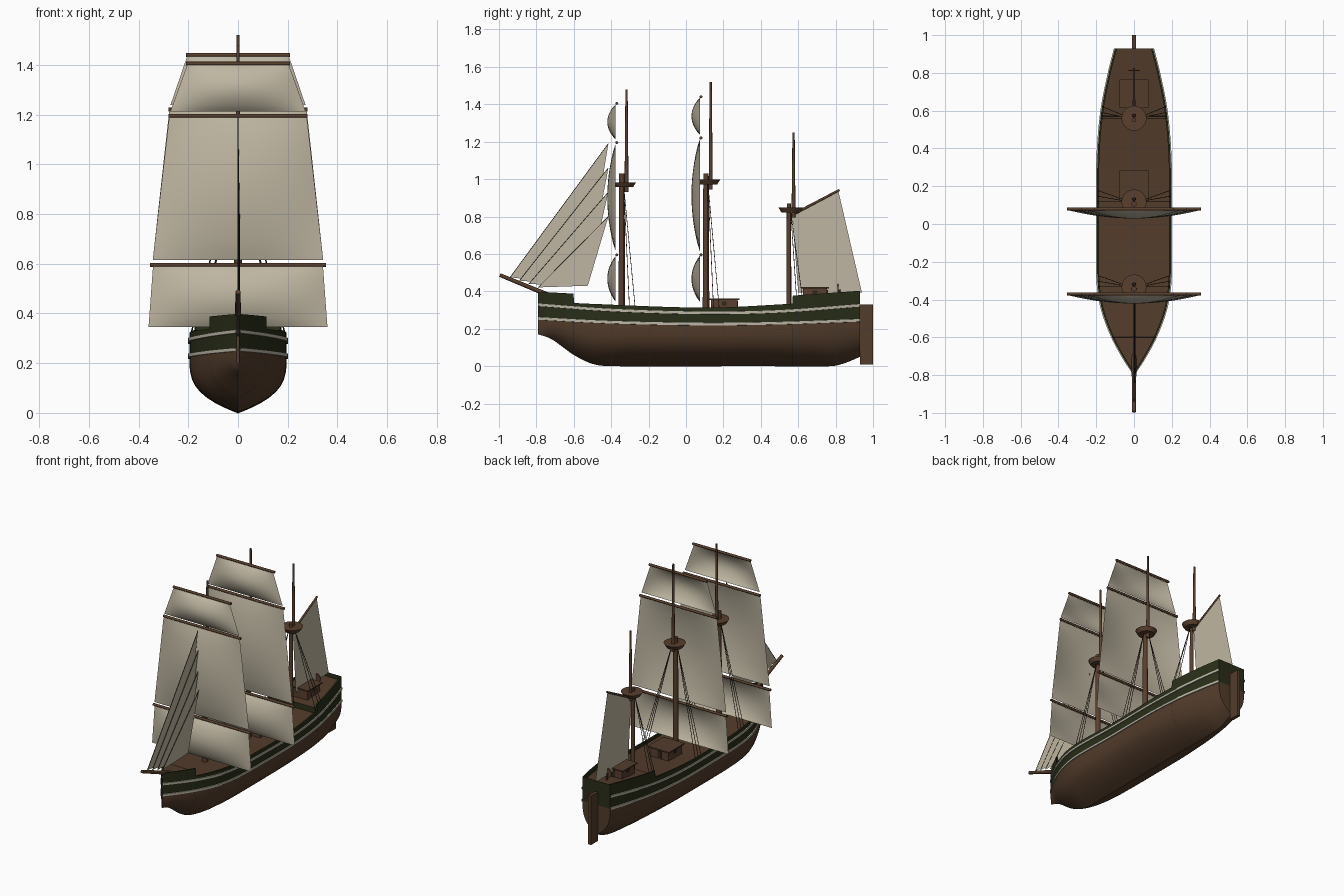
import bpy, bmesh, math
from mathutils import Vector

if "Cube" in bpy.data.objects:
    bpy.data.objects.remove(bpy.data.objects["Cube"])


def material(name, rgb):
    m = bpy.data.materials.new(name)
    m.use_nodes = True
    m.diffuse_color = (*rgb, 1)
    node = m.node_tree.nodes["Principled BSDF"]
    node.inputs["Base Color"].default_value = (*rgb, 1)
    node.inputs["Roughness"].default_value = 0.8
    return m


HULL = material("hull brown", (0.085, 0.045, 0.024))
GREEN = material("dark green", (0.022, 0.027, 0.009))
TRIM = material("pale trim", (0.50, 0.47, 0.38))
SAIL = material("canvas", (0.52, 0.47, 0.36))
SPAR = material("spar brown", (0.10, 0.05, 0.026))
ROPE = material("rope dark", (0.03, 0.022, 0.014))


def finish(name, bm, mats, smooth=None):
    bmesh.ops.recalc_face_normals(bm, faces=bm.faces)
    me = bpy.data.meshes.new(name)
    bm.to_mesh(me)
    bm.free()
    for m in mats:
        me.materials.append(m)
    ob = bpy.data.objects.new(name, me)
    bpy.context.collection.objects.link(ob)
    if smooth:
        bpy.ops.object.select_all(action="DESELECT")
        ob.select_set(True)
        bpy.context.view_layer.objects.active = ob
        bpy.ops.object.shade_smooth_by_angle(angle=math.radians(smooth))
    return ob


def rod(name, a, b, r1, r2, mat, sides=12):
    a, b = Vector(a), Vector(b)
    bm = bmesh.new()
    bmesh.ops.create_cone(bm, cap_ends=True, segments=sides, radius1=r1,
                          radius2=r2, depth=(b - a).length)
    turn = (b - a).to_track_quat("Z", "Y").to_matrix()
    bmesh.ops.rotate(bm, verts=bm.verts, matrix=turn)
    bmesh.ops.translate(bm, verts=bm.verts, vec=(a + b) / 2)
    return finish(name, bm, [mat], 40)


def box(name, centre, size, mat):
    bm = bmesh.new()
    bmesh.ops.create_cube(bm, size=1)
    bmesh.ops.scale(bm, verts=bm.verts, vec=size)
    bmesh.ops.translate(bm, verts=bm.verts, vec=centre)
    return finish(name, bm, [mat])


def curve_at(pts, y):
    """Smooth interpolation through (y, value) points."""
    if y <= pts[0][0]:
        return pts[0][1]
    for i in range(len(pts) - 1):
        (y0, a), (y1, b) = pts[i], pts[i + 1]
        if y <= y1:
            def slope(k):
                lo, hi = pts[max(k - 1, 0)], pts[min(k + 1, len(pts) - 1)]
                return (hi[1] - lo[1]) / (hi[0] - lo[0])
            w, t = y1 - y0, (y - y0) / (y1 - y0)
            return (a * (1 + 2 * t) * (1 - t) ** 2 + b * t * t * (3 - 2 * t)
                    + w * t * (1 - t) * (slope(i) * (1 - t) - slope(i + 1) * t))
    return pts[-1][1]


# Hull lines
BOW, STERN, FORE_STEP, AFT_STEP = -0.79, 0.93, -0.60, 0.57
BEAM = [(-0.79, 0.004), (-0.72, 0.05), (-0.6, 0.115), (-0.45, 0.17), (-0.3, 0.193),
        (0, 0.195), (0.35, 0.193), (0.6, 0.172), (0.8, 0.133), (0.93, 0.1)]
KEEL = [(-0.79, 0.17), (-0.72, 0.145), (-0.6, 0.06), (-0.5, 0.012), (-0.4, 0),
        (0.4, 0), (0.78, 0), (0.86, 0.02), (0.93, 0.05)]
BAND = [(-0.79, 0.255), (-0.4, 0.235), (0.1, 0.225), (0.5, 0.23), (0.93, 0.245)]
STRIPE = [(-0.79, 0.328), (-0.4, 0.3), (0.1, 0.285), (0.5, 0.293), (0.93, 0.325)]
RAIL = [(-0.79, 0.348), (-0.5, 0.333), (0.1, 0.313), (0.5, 0.33), (0.93, 0.36)]


def rail_and_deck(y):
    z = curve_at(RAIL, y)
    if y < FORE_STEP:
        return z + 0.05, z + 0.03
    if y > AFT_STEP:
        return z + 0.043, z + 0.015
    return z, z - 0.02


def section(y):
    """Half outline from keel, up the side, over the rail to the deck centre."""
    b, k, w = curve_at(BEAM, y), curve_at(KEEL, y), curve_at(BAND, y)
    top, deck = rail_and_deck(y)
    pts = []
    for i in range(11):
        h = (i / 10) ** 1.4
        pts.append((b * (1 - (1 - h) ** 3.2), y, k + (w - k) * h))
    inner = max(b - 0.01, 0.001)
    pts += [(b, y, (w + top) / 2), (b, y, top), (inner, y, top), (inner, y, deck), (0, y, deck)]
    return pts


ys = [BOW + (STERN - BOW) * i / 70 for i in range(71)]
ys = sorted(ys + [s + d for s in (FORE_STEP, AFT_STEP) for d in (-0.001, 0.001)])
bm = bmesh.new()
rings = [[bm.verts.new(p) for p in section(y)] for y in ys]
for r0, r1 in zip(rings, rings[1:]):
    for j in range(len(r0) - 1):
        f = bm.faces.new((r0[j], r0[j + 1], r1[j + 1], r1[j]))
        step = abs(r0[-1].co.z - r1[-1].co.z) > 0.02
        f.material_index = 1 if 10 <= j < 14 or step else 0
# Transom
last = rings[-1]
mid = [bm.verts.new((0, STERN, v.co.z)) for v in last[:13]]
for j in range(12):
    f = bm.faces.new((last[j], last[j + 1], mid[j + 1], mid[j]))
    f.material_index = int(j >= 10)
bmesh.ops.remove_doubles(bm, verts=bm.verts, dist=0.00005)
copy = bmesh.ops.duplicate(bm, geom=bm.verts[:] + bm.edges[:] + bm.faces[:])["geom"]
bmesh.ops.scale(bm, vec=(-1, 1, 1), verts=[g for g in copy if isinstance(g, bmesh.types.BMVert)])
bmesh.ops.remove_doubles(bm, verts=bm.verts, dist=0.00005)
finish("hull", bm, [HULL, GREEN], 35)

# Pale mouldings along both sides
for label, line in (("lower", BAND), ("upper", STRIPE)):
    for side, word in ((1, "left"), (-1, "right")):
        bm = bmesh.new()
        rows = []
        for y in ys:
            x, z = curve_at(BEAM, y), curve_at(line, y)
            rows.append([bm.verts.new((side * (x + dx), y, z + dz)) for dx, dz in
                         ((-0.002, -0.008), (0.006, -0.007), (0.006, 0.007), (-0.002, 0.008))])
        for a, b in zip(rows, rows[1:]):
            for j in range(4):
                bm.faces.new((a[j], a[j - 1], b[j - 1], b[j]))
        finish(f"{word}_{label}_moulding", bm, [TRIM], 35)

box("rudder", (0, 0.965, 0.17), (0.022, 0.07, 0.32), HULL)
rod("bowsprit", (0, -0.6, 0.325), (0, -0.995, 0.487), 0.014, 0.01, SPAR)

# Deck houses with overhanging roofs and dark doors
for name, y, z, long in (("main_house", 0.205, 0.29, 0.14), ("aft_house", 0.69, 0.35, 0.13)):
    box(name, (0, y, z + 0.03), (0.13, long, 0.07), SPAR)
    box(name + "_roof", (0, y, z + 0.068), (0.155, long + 0.02, 0.008), HULL)
    box(name + "_door", (0, y + long / 2, z + 0.035), (0.028, 0.006, 0.045), ROPE)
    for s in (-1, 1):
        box(name + "_window", (s * 0.065, y, z + 0.045), (0.006, 0.025, 0.02), ROPE)

# Steering wheel
rod("wheel_post", (0, 0.82, 0.36), (0, 0.82, 0.41), 0.006, 0.006, SPAR, 8)
rod("wheel", (0, 0.81, 0.41), (0, 0.816, 0.41), 0.03, 0.03, SPAR)

# Masts: name, y, lower mast top, platform height, topmast tip, radius
for name, y, low, plat, tip, r in (("fore", -0.343, 1.03, 0.97, 1.48, 0.018),
                                   ("main", 0.107, 1.03, 0.985, 1.52, 0.018),
                                   ("mizzen", 0.55, 0.87, 0.835, 1.25, 0.014)):
    rod(name + "_mast", (0, y, 0.25), (0, y, low), r, r * 0.8, SPAR)
    rod(name + "_topmast", (0, y + 0.025, plat - 0.04), (0, y + 0.025, tip), 0.011, 0.006, SPAR)
    rod(name + "_top", (0, y + 0.01, plat - 0.013), (0, y + 0.01, plat + 0.013), 0.05, 0.066, SPAR, 24)
    for s in (-1, 1):
        for k in (0, 1, 2):
            foot = y + 0.01 + 0.03 * k
            rod(name + "_shroud", (s * 0.02, y + 0.01, plat - 0.01),
                (s * (curve_at(BEAM, foot) - 0.005), foot, rail_and_deck(foot)[0]),
                0.0018, 0.0018, ROPE, 5)


def square_sail(name, y, z0, z1, w0, w1, belly):
    """Billowing sail from its foot (z0, half width w0) to its head."""
    bm = bmesh.new()
    n = 14
    grid = [[bm.verts.new(((w0 + (w1 - w0) * v / n) * u / n,
                           y - belly * (1 - (u / n) ** 2) * math.sin(math.pi * v / n) ** 0.8,
                           z0 + (z1 - z0) * v / n))
             for u in range(-n, n + 1)] for v in range(n + 1)]
    for a, b in zip(grid, grid[1:]):
        for j in range(2 * n):
            bm.faces.new((a[j], a[j + 1], b[j + 1], b[j]))
    finish(name, bm, [SAIL], 60)


# Yards and square sails
for name, y, heights in (("fore", -0.37, (0.595, 1.195, 1.405)), ("main", 0.08, (0.595, 1.22, 1.44))):
    feet = (0.345, 0.615, heights[1] + 0.018)
    for part, z, foot, half, w0, w1 in zip(("course", "topsail", "topgallant"), heights, feet,
                                           (0.355, 0.28, 0.21), (0.36, 0.343, 0.272), (0.342, 0.277, 0.205)):
        rod(f"{name}_{part}_yard", (-half, y, z), (half, y, z), 0.008, 0.008, SPAR)
        square_sail(f"{name}_{part}", y - 0.006, foot, z - 0.006, w0, w1, 0.045)


def flat_sail(name, pts, x):
    bm = bmesh.new()
    bm.faces.new([bm.verts.new((x, y, z)) for y, z in pts])
    finish(name, bm, [SAIL])


# Headsails, overlapping one behind another
for i in range(4):
    tack, head = (-0.94 + 0.05 * i, 0.475 - 0.018 * i), (-0.415, 1.19 - 0.13 * i)
    flat_sail(f"jib_{i + 1}", [tack, (-0.54 + 0.005 * i, 0.43), head], 0.002 * i)
    rod(f"jib_stay_{i + 1}", (0.002 * i, *tack), (0.002 * i, *head), 0.0018, 0.0018, ROPE, 5)

# Gaff sail on the mizzen
flat_sail("spanker", [(0.568, 0.805), (0.60, 0.395), (0.94, 0.395), (0.815, 0.935)], 0)
rod("gaff", (0, 0.56, 0.805), (0, 0.82, 0.942), 0.007, 0.006, SPAR)
